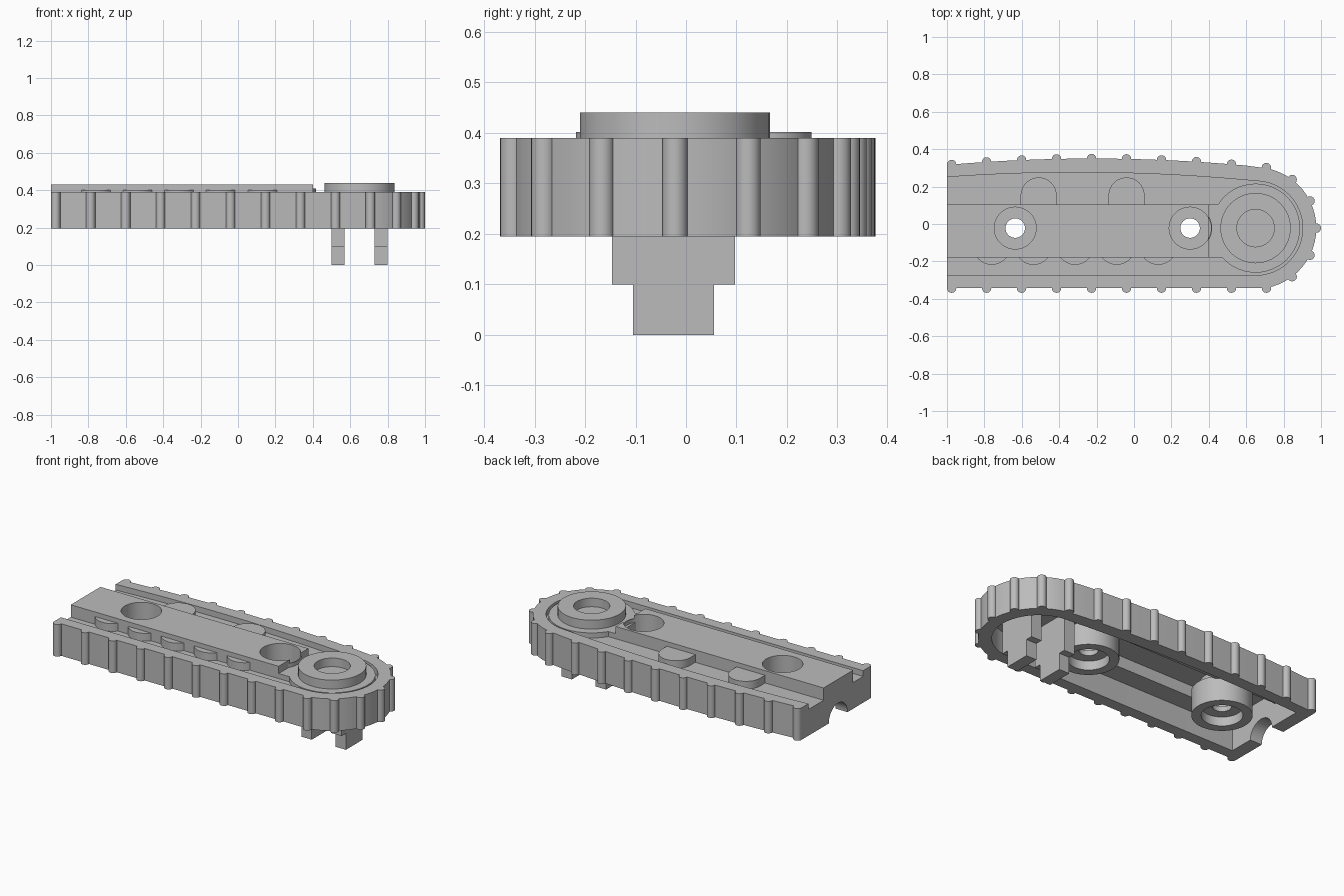
import bpy, bmesh
from math import sin, cos, radians, pi
from mathutils import Matrix

if "Cube" in bpy.data.objects:
    bpy.data.objects.remove(bpy.data.objects["Cube"])

grey = bpy.data.materials.new("plain_grey")
grey.use_nodes = True
colour = (0.5, 0.5, 0.5, 1)
grey.diffuse_color = colour
grey.node_tree.nodes["Principled BSDF"].inputs["Base Color"].default_value = colour

LOW, TOP, FLOOR, SLAB = 0.195, 0.39, 0.355, 0.43
HUB_X, MID_Y = 0.65, -0.022
SLAB_Y = (-0.18, 0.105)
SOCKETS = (-0.635, 0.3)


def finish(name, bm):
    bmesh.ops.remove_doubles(bm, verts=bm.verts, dist=1e-5)
    bmesh.ops.recalc_face_normals(bm, faces=bm.faces)
    mesh = bpy.data.meshes.new(name)
    bm.to_mesh(mesh)
    bm.free()
    mesh.materials.append(grey)
    ob = bpy.data.objects.new(name, mesh)
    bpy.context.collection.objects.link(ob)
    return ob


def prism(name, points, a, b, along_x=False):
    """Extrude a closed outline from a to b, along z or along x."""
    bm = bmesh.new()
    place = (lambda p: (a, p[0], p[1])) if along_x else (lambda p: (p[0], p[1], a))
    face = bm.faces.new([bm.verts.new(place(p)) for p in points])
    grown = bmesh.ops.extrude_face_region(bm, geom=[face])["geom"]
    shift = (b - a, 0, 0) if along_x else (0, 0, b - a)
    bmesh.ops.translate(bm, vec=shift, verts=[g for g in grown if isinstance(g, bmesh.types.BMVert)])
    return finish(name, bm)


def box(name, x, y, z):
    return prism(name, [(x[0], y[0]), (x[1], y[0]), (x[1], y[1]), (x[0], y[1])], *z)


def lathe(name, profile, x, y):
    bm = bmesh.new()
    verts = [bm.verts.new((r, 0, z)) for r, z in profile]
    edges = [bm.edges.new((verts[i - 1], verts[i])) for i in range(len(verts))]
    bmesh.ops.spin(bm, geom=verts + edges, cent=(0, 0, 0), axis=(0, 0, 1),
                   angle=2 * pi, steps=48)
    bmesh.ops.transform(bm, matrix=Matrix.Translation((x, y, 0)), verts=bm.verts)
    return finish(name, bm)


def arc(cx, cy, r, start, end, steps=24):
    angles = [radians(start + (end - start) * i / steps) for i in range(steps + 1)]
    return [(cx + r * cos(t), cy + r * sin(t)) for t in angles]


def combine(ob, other, operation):
    """Apply a boolean and discard the second object."""
    mod = ob.modifiers.new("cut", "BOOLEAN")
    mod.operation, mod.object, mod.solver = operation, other, "EXACT"
    graph = bpy.context.evaluated_depsgraph_get()
    mesh = bpy.data.meshes.new_from_object(ob.evaluated_get(graph))
    ob.modifiers.clear()
    ob.data = mesh
    bpy.data.objects.remove(other)


def outer_y(x):
    return 0.35 - 0.056 * (x + 0.22) ** 2


def inner_y(x):
    return 0.276 - 0.051 * (x + 0.3) ** 2


def outline(bottom, radius, sweep, top):
    """Straight near side, round nose and gently bowed far side."""
    nose = arc(HUB_X, MID_Y, radius, -sweep, sweep)
    start = nose[-1][0]
    bow = [start + (-1 - start) * i / 16 for i in range(1, 17)]
    return [(-1, bottom)] + nose + [(x, top(x)) for x in bow]


outer = outline(-0.343, 0.325, 80, outer_y)
inner = outline(-0.275, 0.252, 89, inner_y)

# Track band
prism("track_band", outer + inner[::-1], LOW, TOP)

# Tread lugs along both sides and around the nose
side_x = [-0.975 + 0.187 * i for i in range(10)]
lugs = [(x, -0.343) for x in side_x] + [(x, outer_y(x)) for x in side_x]
lugs += arc(HUB_X, MID_Y, 0.325, -53, 53, 4)
for x, y in lugs:
    prism("tread_lug", arc(x, y, 0.025, 0, 345, 23), LOW, TOP)

# Deck with raised slab, hollow underneath and bored for the sockets
deck = prism("deck", inner, 0.33, FLOOR)
combine(deck, box("slab", (-1, 0.4), SLAB_Y, (0.34, SLAB)), "UNION")
combine(deck, box("hollow", (-0.92, 0.38), (-0.155, 0.08), (0.2, 0.4)), "DIFFERENCE")
for x in SOCKETS:
    combine(deck, prism("bore", arc(x, MID_Y, 0.112, 0, 352.5, 47), 0.1, 0.6), "DIFFERENCE")

# Stepped socket tubes with a pierced web
for x in SOCKETS:
    lathe("socket_tube", [(0.112, LOW), (0.165, LOW), (0.165, 0.345), (0.118, 0.345),
                          (0.118, 0.41), (0.112, 0.41), (0.112, 0.28), (0.052, 0.28),
                          (0.052, 0.25), (0.112, 0.25)], x, MID_Y)

# Round hub and its neck
lathe("hub", [(0, 0.33), (0.238, 0.33), (0.238, 0.386), (0.188, 0.386),
              (0.188, 0.44), (0.1, 0.44), (0.1, 0.388), (0, 0.388)], HUB_X, MID_Y)
box("hub_neck", (0.395, 0.5), SLAB_Y, (0.335, 0.386))

# Rounded pads beside the slab
for x in (-0.51, -0.04):
    prism("large_pad", [(x - 0.096, 0.1), (x + 0.096, 0.1)] + arc(x, 0.153, 0.096, 0, 180),
          0.34, 0.402)
for i in range(5):
    prism("small_pad", arc(-0.76 + 0.2225 * i, -0.12, 0.098, -145, -35), 0.34, 0.402)

# Rear end wall with arched notch
notch = arc(-0.035, LOW, 0.09, 180, 0)
prism("end_wall", [(-0.3, LOW)] + notch + [(0.28, LOW), (0.28, 0.345), (-0.3, 0.345)],
      -1, -0.92, along_x=True)

# Pair of stepped mounting tabs
tab = [(-0.105, 0), (0.055, 0), (0.055, 0.1), (0.097, 0.1),
       (0.097, 0.345), (-0.147, 0.345), (-0.147, 0.1), (-0.105, 0.1)]
for x in (0.5, 0.73):
    prism("mounting_tab", tab, x, x + 0.07, along_x=True)

# Smooth the round walls, keep edges crisp
bpy.ops.object.select_all(action="DESELECT")
for ob in bpy.context.collection.objects:
    if ob.type == "MESH" and grey.name in ob.data.materials:
        ob.select_set(True)
        bpy.context.view_layer.objects.active = ob
bpy.ops.object.shade_smooth_by_angle(angle=radians(30))
